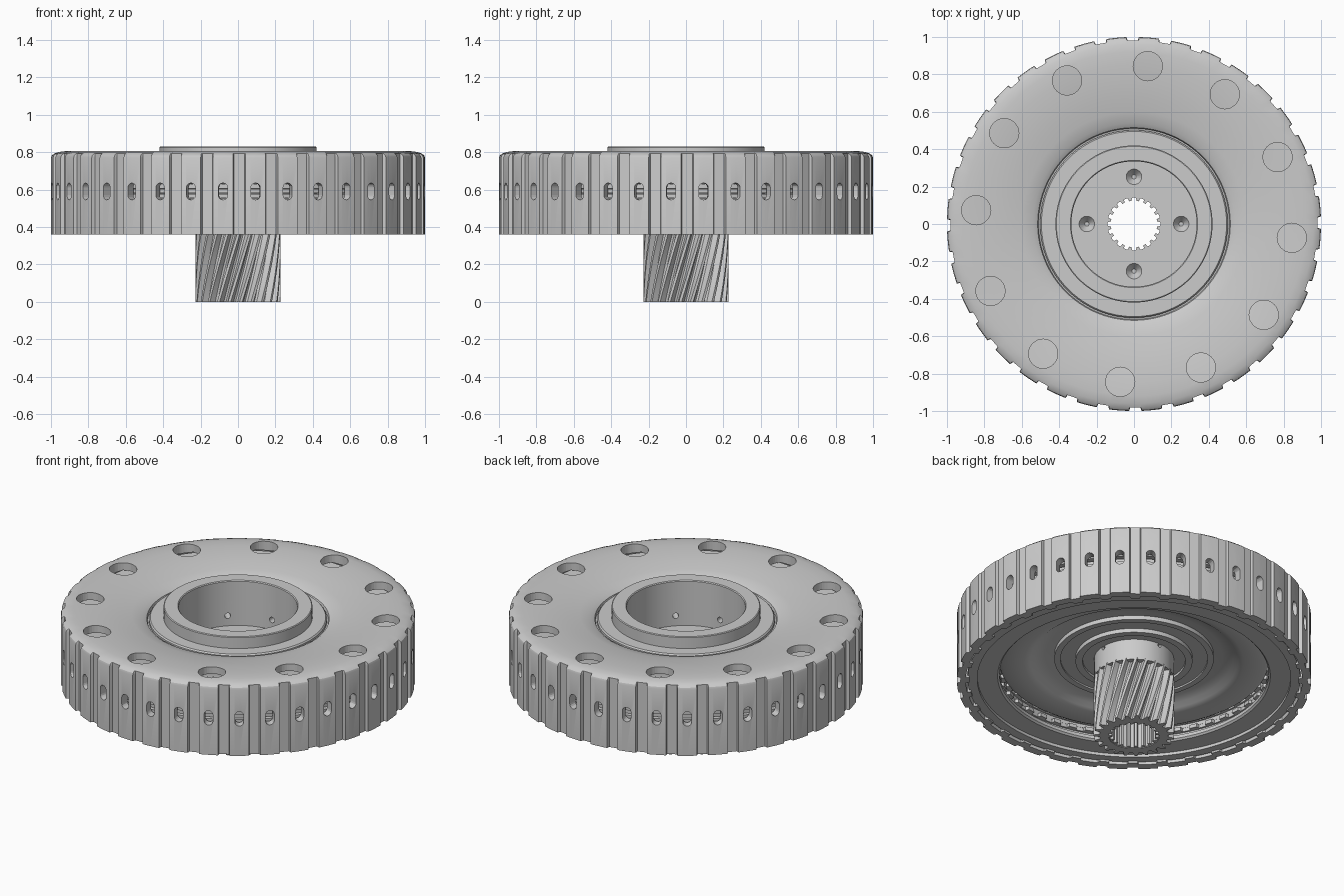
import bpy, bmesh
from math import sin, cos, pi, radians
from mathutils import Matrix, Vector

if "Cube" in bpy.data.objects:
    bpy.data.objects.remove(bpy.data.objects["Cube"])


def even(n):
    return [2 * pi * i / n for i in range(n)]


def finish(obj, angle=30):
    bpy.ops.object.select_all(action='DESELECT')
    obj.select_set(True)
    bpy.context.view_layer.objects.active = obj
    bpy.ops.object.shade_smooth_by_angle(angle=radians(angle))


def add_object(name, bm):
    bmesh.ops.recalc_face_normals(bm, faces=bm.faces)
    mesh = bpy.data.meshes.new(name)
    bm.to_mesh(mesh)
    bm.free()
    obj = bpy.data.objects.new(name, mesh)
    bpy.context.collection.objects.link(obj)
    return obj


def loft(name, profile, angles=None, radius=lambda r, z, i: r, twist=0.0):
    """Sweep a closed (r, z) profile round z; radius() shapes teeth per column."""
    angles = angles or even(128)
    bm = bmesh.new()
    cols = []
    for i, a in enumerate(angles):
        col = []
        for r, z in profile:
            rr, aa = radius(r, z, i), a + twist * z
            col.append(bm.verts.new((rr * cos(aa), rr * sin(aa), z)))
        cols.append(col)
    n = len(profile)
    for i, c in enumerate(cols):
        d = cols[(i + 1) % len(cols)]
        for k in range(n):
            bm.faces.new((c[k], d[k], d[(k + 1) % n], c[(k + 1) % n]))
    obj = add_object(name, bm)
    finish(obj)
    return obj


def cut(obj, bm):
    cutter = add_object("cutter", bm)
    cutter.hide_render = True
    mod = obj.modifiers.new("cut", 'BOOLEAN')
    mod.operation = 'DIFFERENCE'
    mod.solver = 'EXACT'
    mod.object = cutter
    bpy.context.view_layer.objects.active = obj
    bpy.ops.object.modifier_apply(modifier=mod.name)
    bpy.data.objects.remove(cutter)
    finish(obj)


def add_cyl(bm, r, depth, matrix, r2=None):
    bmesh.ops.create_cone(bm, cap_ends=True, segments=32, radius1=r if r2 is None else r2,
                          radius2=r, depth=depth, matrix=matrix)


def radial(angle, r, z):
    """Matrix whose local z points outward at the given angle."""
    return Matrix.Rotation(angle, 4, 'Z') @ Matrix.Translation((r, 0, z)) @ Matrix.Rotation(pi / 2, 4, 'Y')


def toothed(count, steps, offset=0.0):
    """Angles for count teeth; steps are fractions of one pitch."""
    return [2 * pi * (t + s + offset) / count for t in range(count) for s in steps]


# Drum shell: gently dished top, rounded shoulder, grooved rim
shell = [(1.0, .36), (1.0, .77), (.996, .782), (.984, .792), (.96, .801), (.92, .806),
         (.85, .806), (.76, .80), (.68, .791), (.60, .777), (.54, .765), (.515, .75),
         (.51, .735), (.41, .735), (.41, .69), (.55, .70), (.65, .74), (.75, .757),
         (.90, .76), (.945, .74), (.95, .70), (.95, .36)]
rim_steps = (.31, .34, .66, .69, .84, 1.0)


def rim_radius(r, z, i):
    if i % 6 in (1, 2):
        if r > .981:
            return .981
        if .94 < r <= .95 and z < .74:
            return r - .02
    return r


SHIFT = .04
drum = loft("drum_shell", shell, toothed(36, rim_steps, .5 + SHIFT), rim_radius)

# Oil slots on the rim lands and the twelve round holes in the top
bm = bmesh.new()
for k in range(36):
    m = radial(radians(10 * (k + .5 + SHIFT)), .97, .59)
    loops = []
    for h in (-.06, .06):
        pts = []
        for s in (0, 1):
            for j in range(9):
                a = pi * j / 8 - pi / 2 + pi * s
                pts.append(bm.verts.new(m @ Vector((.025 * cos(a) + (.02 if s == 0 else -.02),
                                                    .025 * sin(a), h))))
        loops.append(pts)
    n = len(loops[0])
    for j in range(n):
        bm.faces.new((loops[0][j], loops[0][(j + 1) % n], loops[1][(j + 1) % n], loops[1][j]))
    bm.faces.new(loops[0])
    bm.faces.new(loops[1])
for k in range(12):
    a = radians(25 + 30 * k)
    add_cyl(bm, .078, .16, Matrix.Translation((.847 * cos(a), .847 * sin(a), .80)))
cut(drum, bm)

# Raised hub cup with a floor, blind drillings and cross holes in its wall
hub = loft("hub_cup", [(.42, .51), (.42, .826), (.415, .83), (.34, .83), (.335, .825), (.335, .55),
                       (.145, .55), (.145, .50), (.29, .50), (.30, .51)])
bm = bmesh.new()
for k in range(4):
    a = k * pi / 2
    add_cyl(bm, .043, .04, Matrix.Translation((.252 * cos(a), .252 * sin(a), .532)), r2=.012)
for k in range(8):
    add_cyl(bm, .017, .16, radial(pi * k / 4, .375, .612))
cut(hub, bm)
loft("hub_shoulder_ring", [(.42, .73), (.42, .758), (.495, .758), (.502, .75), (.502, .73)])

# Hollow shaft: smooth neck with oil holes, then a helical sun gear
neck = loft("shaft_neck", [(.225, .37), (.225, .52), (.145, .52), (.145, .37)])
bm = bmesh.new()
for k in range(4):
    add_cyl(bm, .012, .16, radial(pi * k / 2, .19, .49))
cut(neck, bm)
layers = [.38 * k / 12 for k in range(13)]
gear = [(.228, z) for z in layers] + [(.145, z) for z in reversed(layers)]
loft("helical_gear", gear, toothed(23, (0, .2, .38, .62, .8)),
     lambda r, z, i: r if r < .2 else (.19, .196, .228, .228, .196)[i % 5], twist=1.35)

# Internal spline in the shaft bore
loft("bore_spline", [(.147, .004), (.147, .549), (.14, .549), (.14, .004)],
     toothed(20, (0, .25, .33, .67, .75)),
     lambda r, z, i: r if r > .145 else (.142, .14, .124, .124, .14)[i % 5])

# Piston behind the top wall, closing the round holes
loft("piston", [(.43, .60), (.43, .66), (.56, .66), (.64, .70), (.76, .735), (.925, .745),
                (.925, .64), (.74, .64), (.68, .61), (.60, .58), (.45, .58)])

# Shallow dished balance plate closing the open side, with hub rings
loft("balance_plate", [(.42, .53), (.42, .56), (.50, .56), (.60, .53), (.74, .52), (.76, .515),
                       (.76, .49), (.74, .48), (.62, .48), (.585, .49), (.56, .508), (.50, .52)])
loft("retainer_snap_ring", [(.415, .50), (.415, .525), (.45, .525), (.45, .50)])
loft("hub_step_ring", [(.29, .485), (.29, .515), (.33, .515), (.33, .485)])

# Clutch pack: smooth steel plates alternating with inward-toothed friction plates
for k in range(4):
    z = .425 + k * .052
    loft(f"steel_plate_{k + 1}", [(.79, z), (.79, z + .022), (.926, z + .022), (.926, z)])
    z += .026
    loft(f"friction_plate_{k + 1}", [(.765, z), (.765, z + .022), (.91, z + .022), (.91, z)],
         toothed(48, (0, .45, .5, .95)),
         lambda r, z, i: r if r > .8 or i % 4 < 2 else .785)

# Backing plate and retaining ring near the open end
loft("backing_plate", [(.77, .39), (.76, .40), (.76, .42), (.926, .42), (.926, .39)])
loft("retaining_ring", [(.885, .372), (.885, .392), (.94, .392), (.94, .372)])
